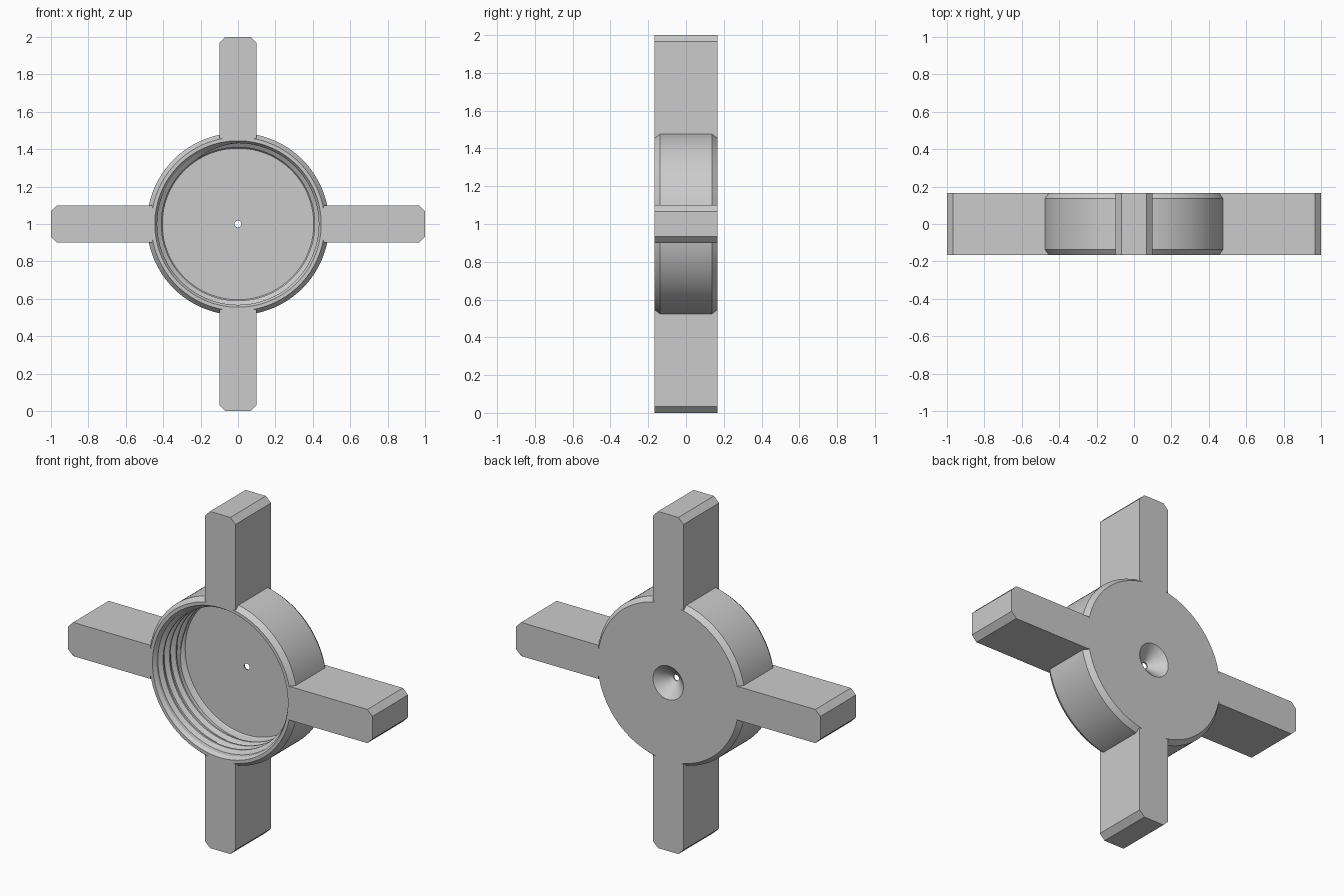
import bpy, bmesh
from math import cos, sin, pi, tau, radians
from mathutils import Matrix, Vector

cube = bpy.data.objects.get("Cube")
if cube:
    bpy.data.objects.remove(cube, do_unlink=True)

HALF = 0.167      # half depth along y
FLOOR = 0.083     # inner floor of the cap
BORE = 0.432      # thread root radius
SEGS = 128

grey = bpy.data.materials.new("plain grey")
grey.use_nodes = True
grey.diffuse_color = (0.6, 0.6, 0.6, 1)
grey.node_tree.nodes["Principled BSDF"].inputs["Base Color"].default_value = (0.6, 0.6, 0.6, 1)


def finish(name, bm, smooth=True):
    bmesh.ops.recalc_face_normals(bm, faces=bm.faces)
    mesh = bpy.data.meshes.new(name)
    bm.to_mesh(mesh)
    bm.free()
    mesh.materials.append(grey)
    obj = bpy.data.objects.new(name, mesh)
    bpy.context.collection.objects.link(obj)
    if smooth:
        bpy.ops.object.select_all(action='DESELECT')
        obj.select_set(True)
        bpy.context.view_layer.objects.active = obj
        bpy.ops.object.shade_smooth_by_angle(angle=radians(25))
    return obj


def ring(bm, profile, angle, shift=0.0):
    """Place (radius, depth) points at one angle around the cap axis."""
    return [bm.verts.new((r * cos(angle), y + shift, 1 + r * sin(angle))) for r, y in profile]


def bridge(bm, a, b):
    n = len(a)
    for i in range(n):
        j = (i + 1) % n
        bm.faces.new((a[i], a[j], b[j], b[i]))


# Cap body: closed section turned around y, with the conical centre hole
section = [
    (0.018, FLOOR), (0.405, FLOOR), (0.41, FLOOR - 0.008), (BORE, FLOOR - 0.02),
    (BORE, -HALF + 0.02), (0.445, -HALF),
    (0.464, -HALF), (0.487, -HALF + 0.03), (0.487, HALF - 0.03), (0.464, HALF),
    (0.1, HALF), (0.018, FLOOR + 0.008),
]
bm = bmesh.new()
rings = [ring(bm, section, tau * i / SEGS) for i in range(SEGS)]
for i in range(SEGS):
    bridge(bm, rings[i], rings[(i + 1) % SEGS])
finish("cap_body", bm)

# Internal screw thread: one ridge swept along a helix, fading out at both ends
PITCH, TURNS = 0.06, 3.3
steps = int(TURNS * SEGS)
bm = bmesh.new()
sweep = []
for i in range(steps + 1):
    fade = min(1, i / 12, (steps - i) / 12)
    crest = BORE + 0.001 - 0.023 * max(fade, 0.05)
    ridge = [(BORE + 0.003, -0.024), (crest, -0.005), (crest, 0.005), (BORE + 0.003, 0.024)]
    sweep.append(ring(bm, ridge, pi / 2 + tau * i / SEGS, -0.128 + PITCH * i / SEGS))
for a, b in zip(sweep, sweep[1:]):
    bridge(bm, a, b)
bm.faces.new(sweep[0])
bm.faces.new(sweep[-1])
finish("screw_thread", bm)

# Four grip arms: outline with clipped tip corners, extruded through the depth
outline = [(0.457, -0.1), (0.967, -0.1), (1, -0.067), (1, 0.067), (0.967, 0.1), (0.457, 0.1)]
for k, name in enumerate(("left_arm", "top_arm", "right_arm", "bottom_arm")):
    bm = bmesh.new()
    face = bm.faces.new([bm.verts.new((x, -HALF, z)) for x, z in outline])
    side = bmesh.ops.extrude_face_region(bm, geom=[face])["geom"]
    bmesh.ops.translate(bm, vec=(0, 2 * HALF, 0),
                        verts=[v for v in side if isinstance(v, bmesh.types.BMVert)])
    turn = Matrix.Translation(Vector((0, 0, 1))) @ Matrix.Rotation(-k * pi / 2, 4, 'Y')
    bmesh.ops.transform(bm, matrix=turn, verts=bm.verts)
    finish(name, bm, smooth=False)
